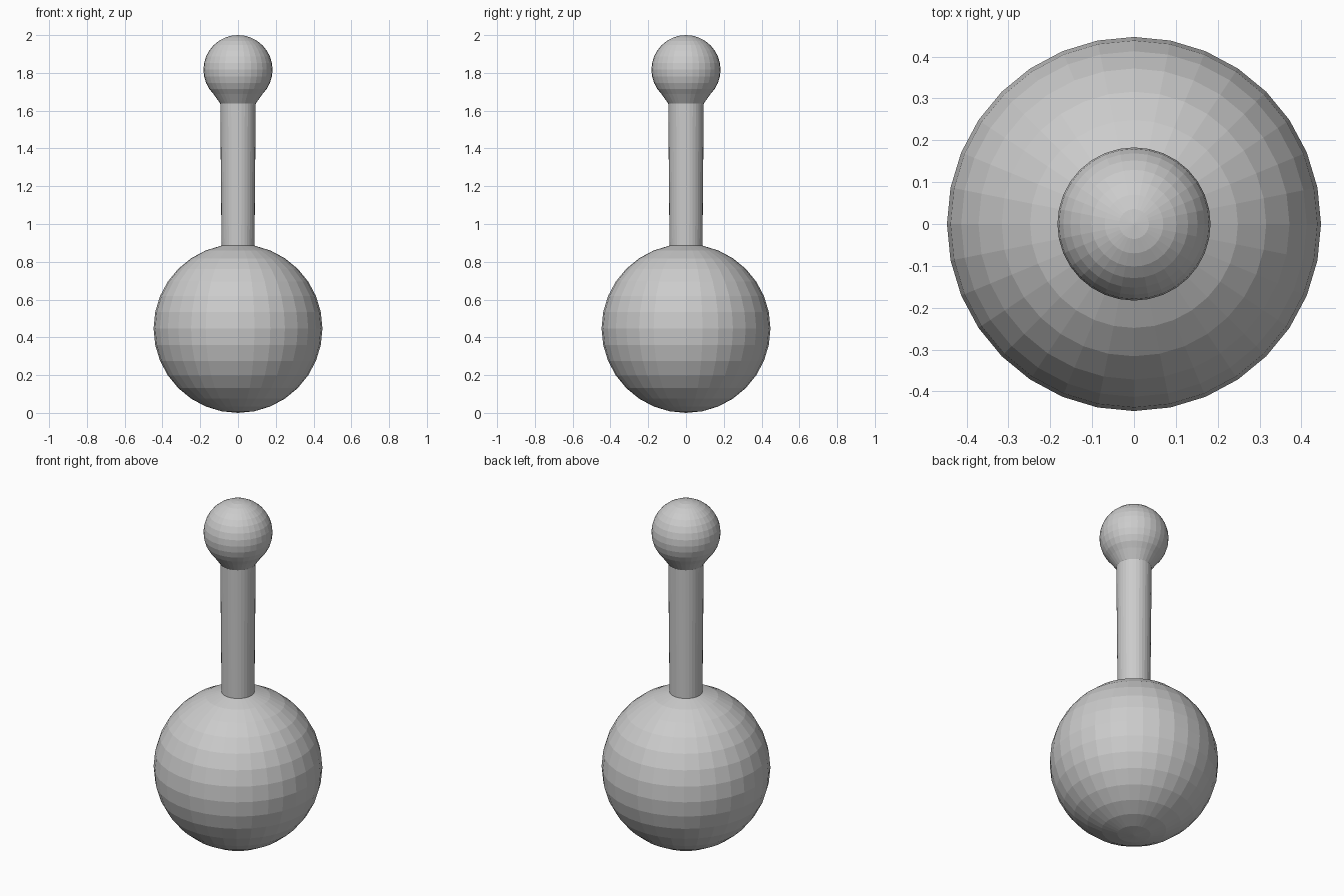
import bpy
import bmesh
from math import sin, cos, pi, tau

if "Cube" in bpy.data.objects:
    bpy.data.objects.remove(bpy.data.objects["Cube"], do_unlink=True)

SEGMENTS = 32
RINGS = 16
BALL_R, KNOB_R = 0.447, 0.183
BALL_Z, KNOB_Z = BALL_R, 2 - KNOB_R

grey = bpy.data.materials.new("plain grey")
grey.use_nodes = True
grey.diffuse_color = (0.6, 0.6, 0.6, 1)
grey.node_tree.nodes["Principled BSDF"].inputs["Base Color"].default_value = grey.diffuse_color


def arc(radius, height, first, last):
    """Half-circle profile points, ring 0 at the bottom pole."""
    return [(radius * sin(pi * i / RINGS), height - radius * cos(pi * i / RINGS))
            for i in range(first, last + 1)]


def lathe(name, profile):
    """Turn an (r, z) profile, given bottom to top, around the z axis."""
    bm = bmesh.new()
    loops = []
    for r, z in profile:
        count = 1 if r < 0.0001 else SEGMENTS
        loops.append([bm.verts.new((r * cos(tau * k / SEGMENTS), r * sin(tau * k / SEGMENTS), z))
                      for k in range(count)])
    for low, high in zip(loops, loops[1:]):
        for k in range(SEGMENTS):
            n = (k + 1) % SEGMENTS
            if len(low) == 1:
                bm.faces.new((low[0], high[n], high[k]))
            elif len(high) == 1:
                bm.faces.new((low[k], low[n], high[0]))
            else:
                bm.faces.new((low[k], low[n], high[n], high[k]))
    mesh = bpy.data.meshes.new(name)
    bm.to_mesh(mesh)
    bm.free()
    mesh.materials.append(grey)
    obj = bpy.data.objects.new(name, mesh)
    bpy.context.collection.objects.link(obj)
    return obj


# Large ball, open where the stem joins its top ring
ball = arc(BALL_R, BALL_Z, 0, RINGS - 1)
lathe("base_ball", ball)

# Slightly widening stem
stem_top = (0.094, 1.638)
lathe("stem", [ball[-1], stem_top])

# Small ball with a flared neck onto the stem
lathe("top_knob", [stem_top] + arc(KNOB_R, KNOB_Z, 4, RINGS))
